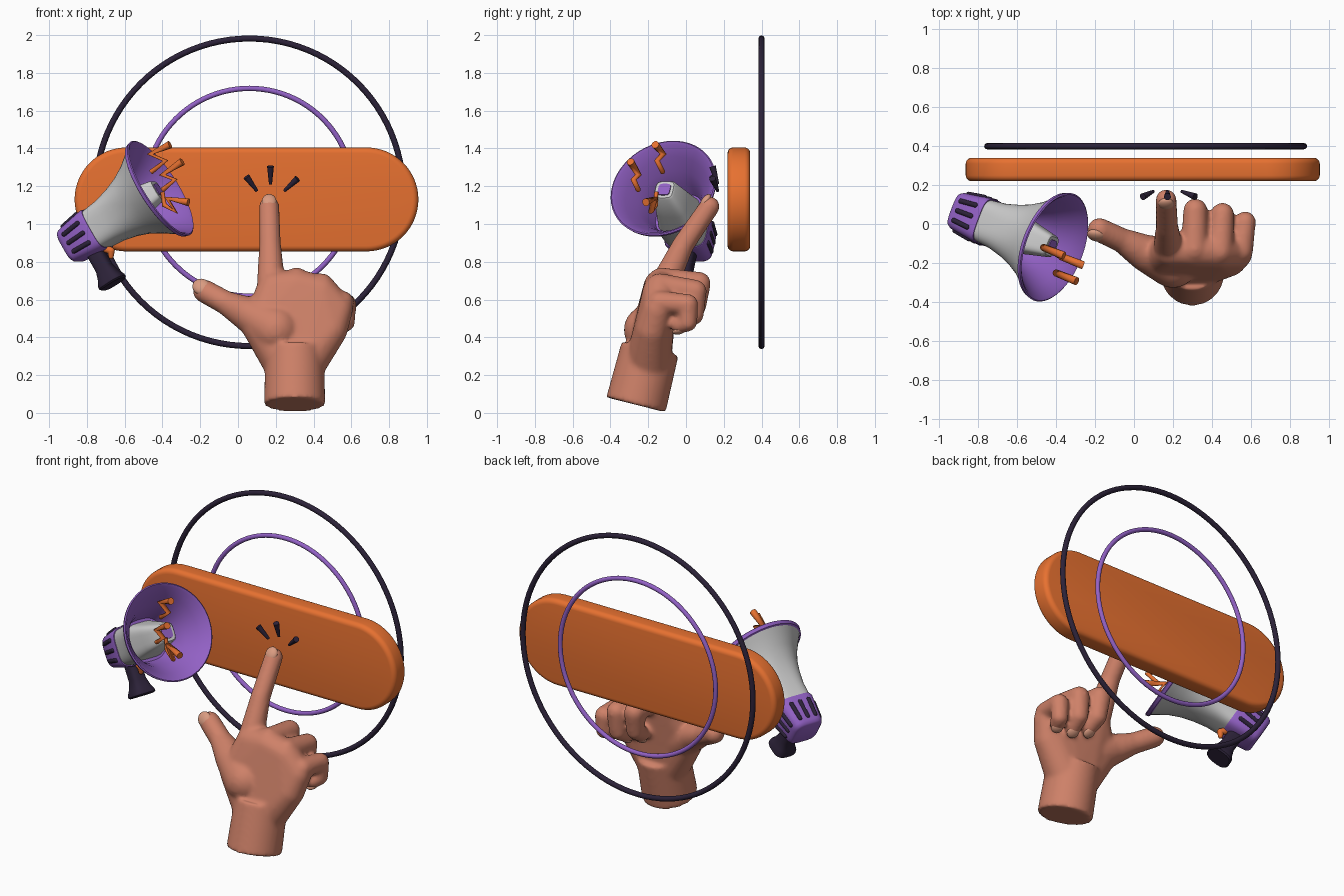
import bpy, bmesh, math
from mathutils import Vector as V, Matrix

if "Cube" in bpy.data.objects:
    bpy.data.objects.remove(bpy.data.objects["Cube"])


def mat(name, rgb):
    m = bpy.data.materials.new(name)
    m.diffuse_color = (*rgb, 1)
    m.use_nodes = True
    m.node_tree.nodes["Principled BSDF"].inputs["Base Color"].default_value = m.diffuse_color
    return m


ORANGE = mat("orange", (0.80, 0.165, 0.03))
PURPLE = mat("purple", (0.29, 0.12, 0.56))
DARK = mat("dark", (0.025, 0.016, 0.04))
SKIN = mat("skin", (0.62, 0.22, 0.14))
NAIL = mat("nail", (0.70, 0.33, 0.22))


def finish(bm, name, material=None, angle=35):
    bmesh.ops.recalc_face_normals(bm, faces=bm.faces[:])
    me = bpy.data.meshes.new(name)
    bm.to_mesh(me)
    bm.free()
    for p in me.polygons:
        p.use_smooth = True
    me.set_sharp_from_angle(angle=math.radians(angle))
    ob = bpy.data.objects.new(name, me)
    bpy.context.collection.objects.link(ob)
    if material:
        me.materials.append(material)
    return ob


def hull(bm, balls):
    """Convex skin around a few (point, radius) balls."""
    part = bmesh.new()
    for p, r in balls:
        bmesh.ops.create_icosphere(part, subdivisions=3, radius=r, matrix=Matrix.Translation(p))
    res = bmesh.ops.convex_hull(part, input=part.verts[:])
    junk = {v for v in res["geom_interior"] + res["geom_unused"] if isinstance(v, bmesh.types.BMVert)}
    bmesh.ops.delete(part, geom=list(junk), context='VERTS')
    bmesh.ops.recalc_face_normals(part, faces=part.faces[:])
    tmp = bpy.data.meshes.new("tmp")
    part.to_mesh(tmp)
    part.free()
    bm.from_mesh(tmp)
    bpy.data.meshes.remove(tmp)


def limb(bm, balls):
    for a, b in zip(balls, balls[1:]):
        hull(bm, [a, b])


def cone(bm, a, b, r1, r2, seg=32):
    a, b = V(a), V(b)
    m = Matrix.Translation((a + b) / 2) @ (b - a).to_track_quat('Z', 'Y').to_matrix().to_4x4()
    bmesh.ops.create_cone(bm, cap_ends=True, segments=seg, radius1=r1, radius2=r2,
                          depth=(b - a).length, matrix=m)


def loft(name, origin, axis, up, rows, material=None, caps=True, n=56):
    """Rows of (distance, radius, squareness) swept along an axis."""
    bm = bmesh.new()
    side = axis.cross(up)
    rings = []
    for t, r, p in rows:
        ring = []
        for i in range(n):
            a = 2 * math.pi * i / n
            c, s = math.cos(a), math.sin(a)
            x = r * math.copysign(abs(c) ** (2 / p), c)
            y = r * math.copysign(abs(s) ** (2 / p), s)
            ring.append(bm.verts.new(origin + axis * t + side * x + up * y))
        rings.append(ring)
    for a, b in zip(rings, rings[1:]):
        for i in range(n):
            j = (i + 1) % n
            bm.faces.new((a[i], a[j], b[j], b[i]))
    if caps:
        bm.faces.new(rings[0])
        bm.faces.new(rings[-1])
    return finish(bm, name, material)


# background rings
for name, R, r, m in (("outer_ring", 0.814, 0.016, DARK), ("inner_ring", 0.55, 0.014, PURPLE)):
    bpy.ops.mesh.primitive_torus_add(major_radius=R, minor_radius=r, major_segments=96, minor_segments=12,
                                     location=(0.06, 0.4, 1.168), rotation=(math.pi / 2, 0, 0))
    ob = bpy.context.object
    ob.name = name
    ob.data.materials.append(m)
    bpy.ops.object.shade_smooth()

# pill-shaped button
bm = bmesh.new()
outline = []
for cx, start in ((0.68, -90), (-0.59, 90)):
    for i in range(33):
        a = math.radians(start + 180 * i / 32)
        outline.append(bm.verts.new((cx + 0.275 * math.cos(a), 0.22, 1.13 + 0.275 * math.sin(a))))
face = bm.faces.new(outline)
ext = bmesh.ops.extrude_face_region(bm, geom=[face])
bmesh.ops.translate(bm, vec=(0, 0.12, 0), verts=[v for v in ext["geom"] if isinstance(v, bmesh.types.BMVert)])
bmesh.ops.recalc_face_normals(bm, faces=bm.faces[:])
rims = [e for e in bm.edges if abs(e.verts[0].co.y - e.verts[1].co.y) < 1e-4]
bmesh.ops.bevel(bm, geom=rims, offset=0.03, segments=5, profile=0.5, affect='EDGES')
finish(bm, "button", ORANGE)

# click marks
bm = bmesh.new()
for x0, z0, x1, z1 in ((0.045, 1.25, 0.10, 1.175), (0.172, 1.305, 0.172, 1.21), (0.315, 1.24, 0.245, 1.175)):
    cone(bm, (x0, 0.14, z0), (x1, 0.168, z1), 0.018, 0.008, 16)
finish(bm, "click_marks", DARK)

# hand: overlapping limbs fused by a remesh
bm = bmesh.new()
cone(bm, (0.30, -0.265, 0.043), (0.30, -0.19, 0.34), 0.162, 0.155, 48)
hull(bm, [(V(p), r) for p, r in (
    ((0.25, -0.20, 0.27), 0.12), ((0.35, -0.20, 0.27), 0.12), ((0.12, -0.18, 0.46), 0.10),
    ((0.19, -0.13, 0.66), 0.09), ((0.31, -0.135, 0.67), 0.09), ((0.44, -0.14, 0.64), 0.09),
    ((0.53, -0.15, 0.55), 0.08), ((0.49, -0.18, 0.44), 0.09))])
fingers = {
    "index": [((0.175, -0.11, 0.69), 0.075), ((0.17, -0.015, 0.89), 0.058), ((0.165, 0.125, 1.093), 0.054)],
    "middle": [((0.31, -0.13, 0.70), 0.07), ((0.315, 0.07, 0.685), 0.062),
               ((0.32, 0.05, 0.56), 0.056), ((0.33, -0.02, 0.51), 0.05)],
    "ring": [((0.44, -0.14, 0.67), 0.07), ((0.455, 0.05, 0.645), 0.06),
             ((0.45, 0.04, 0.52), 0.055), ((0.44, -0.03, 0.475), 0.05)],
    "little": [((0.55, -0.14, 0.585), 0.062), ((0.572, 0.01, 0.575), 0.055),
               ((0.57, 0.01, 0.48), 0.05), ((0.55, -0.035, 0.465), 0.046)],
    "thumb": [((0.20, -0.20, 0.44), 0.13), ((0.06, -0.15, 0.52), 0.095),
              ((-0.06, -0.085, 0.58), 0.064), ((-0.178, -0.03, 0.645), 0.062)],
}
for balls in fingers.values():
    limb(bm, [(V(p), r) for p, r in balls])
hand = finish(bm, "hand", SKIN, 180)
rm = hand.modifiers.new("fuse", 'REMESH')
rm.mode = 'VOXEL'
rm.voxel_size = 0.012
rm.use_smooth_shade = True
sm = hand.modifiers.new("soften", 'SMOOTH')
sm.factor = 0.5
sm.iterations = 8

# nails
for name, out in (("index", V((0, -0.83, 0.56))), ("thumb", V((-0.1, -0.85, 0.4))),
                  ("middle", V((0, -0.2, -1))), ("ring", V((0, -0.2, -1))), ("little", V((0, -0.2, -1)))):
    (a, _), (b, r) = fingers[name][-2:]
    d = (V(b) - V(a)).normalized()
    out = (out - d * out.dot(d)).normalized()
    rot = Matrix((d.cross(out), d, out)).transposed().to_4x4()
    bm = bmesh.new()
    bmesh.ops.create_uvsphere(bm, u_segments=24, v_segments=12, radius=1,
                              matrix=Matrix.Translation(V(b) + out * r * 0.62 + d * r * 0.2) @ rot
                              @ Matrix.Diagonal((r * 0.72, r * 0.8, r * 0.4, 1)))
    finish(bm, name + "_nail", NAIL)

# megaphone frame of reference
O = V((-0.90, 0.065, 0.875))
N = V((0.49, -0.185, 0.315)).normalized()
UP = (V((0, 0, 1)) - N * N.z).normalized()
SIDE = N.cross(UP)

loft("megaphone_back", O, N, UP, [(0, 0.08, 4), (0.008, 0.092, 4), (0.025, 0.1, 4), (0.18, 0.122, 4),
                                  (0.195, 0.118, 4)], PURPLE)
loft("megaphone_horn", O, N, UP, [(0.18, 0.112, 4), (0.28, 0.124, 3.2), (0.36, 0.145, 2.7), (0.43, 0.172, 2.3),
                                  (0.50, 0.212, 2), (0.56, 0.254, 2), (0.595, 0.28, 2)], caps=False)
loft("bell_liner", O, N, UP, [(0.585, 0.276, 2), (0.59, 0.287, 2), (0.61, 0.293, 2), (0.615, 0.286, 2),
                              (0.605, 0.272, 2), (0.55, 0.232, 2), (0.48, 0.185, 2), (0.41, 0.15, 2.2),
                              (0.34, 0.125, 2.8), (0.335, 0.02, 3)], PURPLE, caps=False)
loft("inner_horn", O, N, UP, [(0.335, 0.108, 4), (0.45, 0.085, 4), (0.585, 0.058, 4), (0.595, 0.05, 4)])
loft("inner_core", O, N, UP, [(0.58, 0.036, 4), (0.60, 0.034, 4)], PURPLE)

# grip slots on three sides of the back
bm = bmesh.new()
for out, across in ((SIDE, UP), (-SIDE, UP), (UP, SIDE)):
    for k in (-0.058, 0, 0.058):
        limb(bm, [(O + N * t + out * r + across * k * r / 0.11, 0.013) for t, r in ((0.05, 0.1), (0.15, 0.114))])
finish(bm, "grip_slots", DARK)

# handle and trigger
loft("handle", O + N * 0.12, -UP, N, [(0.07, 0.046, 3), (0.2, 0.046, 3), (0.25, 0.06, 3), (0.275, 0.073, 3),
                                      (0.29, 0.074, 3), (0.298, 0.066, 3)], DARK)
bm = bmesh.new()
limb(bm, [(O + N * 0.175 - UP * 0.11, 0.02), (O + N * 0.20 - UP * 0.14, 0.02), (O + N * 0.185 - UP * 0.165, 0.014)])
finish(bm, "trigger", ORANGE)

# sound bolts: tapered zigzags, y follows x so each stays in one plane
bolts = [(-0.155, ((-0.32 - 0.04, 1.42), (-0.465, 1.37), (-0.385, 1.335), (-0.46, 1.275))),
         (-0.26, ((-0.295, 1.33), (-0.40, 1.26), (-0.335, 1.235), (-0.40, 1.18))),
         (-0.165, ((-0.262, 1.115), (-0.375, 1.135), (-0.33, 1.065), (-0.39, 1.10), (-0.40, 1.17)))]
for i, (y, pts) in enumerate(bolts):
    cu = bpy.data.curves.new(f"sound_bolt_{i + 1}", 'CURVE')
    cu.dimensions = '3D'
    cu.bevel_depth = 0.021
    cu.bevel_resolution = 3
    cu.use_fill_caps = True
    sp = cu.splines.new('POLY')
    sp.points.add(len(pts) - 1)
    for k, (x, z) in enumerate(pts):
        sp.points[k].co = (x, y - 0.4 * (x + 0.38), z, 1)
        sp.points[k].radius = 1 - 0.12 * k
    cu.materials.append(ORANGE)
    bpy.context.collection.objects.link(bpy.data.objects.new(cu.name, cu))
